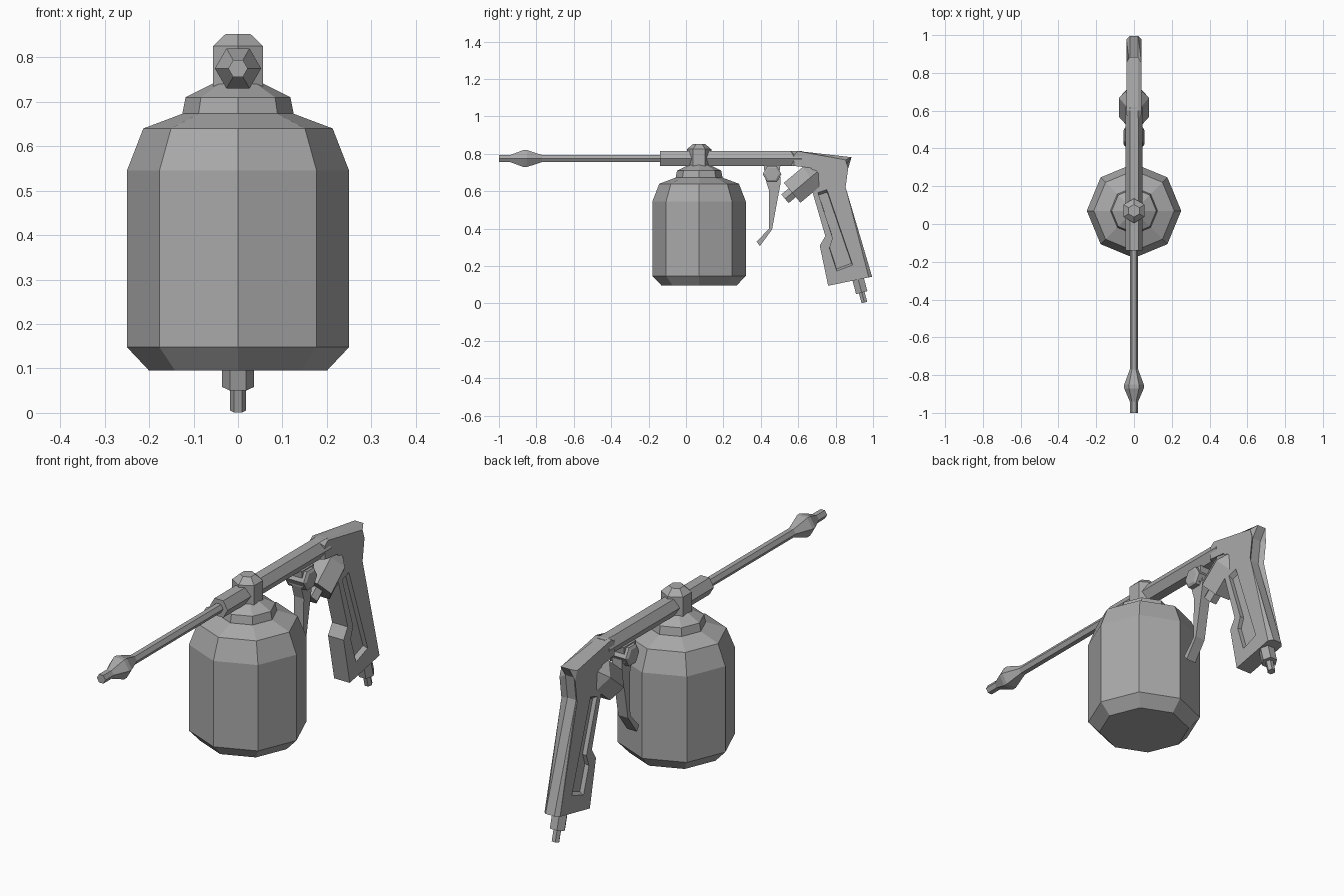
import bpy, bmesh, math
from mathutils import Vector, Matrix

if "Cube" in bpy.data.objects:
    bpy.data.objects.remove(bpy.data.objects["Cube"], do_unlink=True)

metal = bpy.data.materials.new("grey metal")
metal.use_nodes = True
GREY = (0.4, 0.4, 0.4, 1)
metal.diffuse_color = GREY
metal.node_tree.nodes["Principled BSDF"].inputs["Base Color"].default_value = GREY


def finish(bm, name):
    bmesh.ops.recalc_face_normals(bm, faces=bm.faces)
    mesh = bpy.data.meshes.new(name)
    bm.to_mesh(mesh)
    bm.free()
    mesh.materials.append(metal)
    ob = bpy.data.objects.new(name, mesh)
    bpy.context.collection.objects.link(ob)
    return ob


def lathe(name, start, axis, profile, sides, turn=0.0):
    """Faceted solid from (distance along axis, radius) pairs; first corner on x."""
    bm = bmesh.new()
    w = Vector(axis).normalized()
    u = Vector((1, 0, 0))
    v = w.cross(u)
    rings = []
    for d, r in profile:
        angles = [turn + 2 * math.pi * i / sides for i in range(sides)]
        rings.append([bm.verts.new(Vector(start) + w * d + (u * math.cos(a) + v * math.sin(a)) * r)
                      for a in angles])
    for a, b in zip(rings, rings[1:]):
        for i in range(sides):
            j = (i + 1) % sides
            bm.faces.new((a[i], a[j], b[j], b[i]))
    bm.faces.new(rings[0])
    bm.faces.new(rings[-1])
    return finish(bm, name)


def plate(name, outline, x0, x1, chamfer=0.0, edge_rule=None, flare=1.0):
    """Side outline in (y, z) extruded from x0 to x1."""
    bm = bmesh.new()
    cy = sum(p[0] for p in outline) / len(outline)
    cz = sum(p[1] for p in outline) / len(outline)
    a = [bm.verts.new((x0, y, z)) for y, z in outline]
    b = [bm.verts.new((x1, cy + (y - cy) * flare, cz + (z - cz) * flare)) for y, z in outline]
    bm.faces.new(a)
    bm.faces.new(b)
    for i in range(len(a)):
        j = (i + 1) % len(a)
        bm.faces.new((a[i], a[j], b[j], b[i]))
    if chamfer:
        edges = [e for e in bm.edges
                 if abs(e.verts[0].co.x - e.verts[1].co.x) < 1e-5
                 and edge_rule((e.verts[0].co + e.verts[1].co) / 2)]
        bmesh.ops.bevel(bm, geom=edges, offset=chamfer, segments=1, affect='EDGES')
    return finish(bm, name)


POT_Y, AXIS_Z = 0.07, 0.775

# Paint pot, its lid and the hexagonal cap
lathe("paint_pot", (0, POT_Y, 0), (0, 0, 1),
      [(0.095, 0.2), (0.148, 0.25), (0.545, 0.25), (0.64, 0.213), (0.675, 0.12)], 8)
lathe("pot_lid", (0, POT_Y, 0), (0, 0, 1),
      [(0.67, 0.125), (0.675, 0.125), (0.71, 0.118), (0.742, 0.055)], 8)
lathe("pot_cap", (0, POT_Y, 0), (0, 0, 1),
      [(0.7, 0.065), (0.825, 0.065), (0.852, 0.033)], 6, math.pi / 6)

# Spray tube with swollen nozzle, and the thicker barrel
lathe("nozzle_tube", (0, -1, AXIS_Z), (0, 1, 0),
      [(0, 0.022), (0.06, 0.022), (0.13, 0.052), (0.15, 0.052), (0.23, 0.022), (0.9, 0.022)], 6)
lathe("barrel", (0, -0.14, AXIS_Z), (0, 1, 0), [(0, 0.045), (0.76, 0.045)], 6)

# Body and pistol grip, chamfered along the top and back
grip = plate("grip",
             [(0.56, 0.814), (0.6, 0.815), (0.885, 0.782), (0.85, 0.73), (0.835, 0.62),
              (0.995, 0.143), (0.76, 0.095), (0.715, 0.31), (0.745, 0.36),
              (0.675, 0.6), (0.7, 0.66), (0.67, 0.725), (0.56, 0.737)],
             -0.04, 0.04, 0.018,
             lambda p: p.z > 0.77 or (p.y > 0.8 and p.z > 0.2))

# Sunken panel on each side of the grip
panel = [(0.71, 0.58), (0.755, 0.595), (0.885, 0.215), (0.805, 0.185),
         (0.768, 0.3), (0.785, 0.35)]
for side in (-1, 1):
    cutter = plate("panel_cutter", panel, side * 0.02, side * 0.05, flare=1.09)
    cutter.hide_render = True
    cut = grip.modifiers.new("panel", 'BOOLEAN')
    cut.operation = 'DIFFERENCE'
    cut.solver = 'EXACT'
    cut.object = cutter
    bpy.context.view_layer.objects.active = grip
    bpy.ops.object.modifier_apply(modifier=cut.name)
    bpy.data.objects.remove(cutter, do_unlink=True)

# Valve housing, angled in front of the grip, with its plunger
tilt = math.radians(40)
lathe("valve_housing", (0, 0.625, 0.64), (0, math.cos(tilt), math.sin(tilt)),
      [(-0.075, 0.08), (0.055, 0.08), (0.1, 0.045)], 6)
lathe("valve_plunger", (0, 0.625, 0.64), (0, math.cos(tilt), math.sin(tilt)),
      [(-0.125, 0.035), (-0.07, 0.035)], 6)

# Trigger lever, its hanger and pivot
plate("trigger_lever",
      [(0.42, 0.68), (0.445, 0.6), (0.443, 0.4), (0.378, 0.33), (0.395, 0.307),
       (0.46, 0.395), (0.505, 0.64), (0.505, 0.68)], -0.025, 0.025)
plate("trigger_hanger", [(0.415, 0.74), (0.425, 0.66), (0.495, 0.66), (0.505, 0.74)],
      -0.035, 0.035)
lathe("trigger_pivot", (-0.055, 0.46, 0.692), (1, 0, 0), [(0, 0.001), (0.001, 0.001)], 3)
bpy.data.objects.remove(bpy.data.objects["trigger_pivot"], do_unlink=True)
pin = lathe("trigger_pivot", (0, 0, 0), (0, 0, 1),
            [(-0.055, 0.037), (-0.048, 0.05), (0.048, 0.05), (0.055, 0.037)], 6, math.pi / 2)
pin.data.transform(Matrix.Translation((0, 0.46, 0.692)) @ Matrix.Rotation(math.pi / 2, 4, 'Y')
                   )

# Air hose fitting under the grip
lathe("air_fitting", (0, 0.915, 0.15), (0, 0.26, -0.97),
      [(0, 0.036), (0.095, 0.036), (0.095, 0.018), (0.15, 0.018)], 6)
